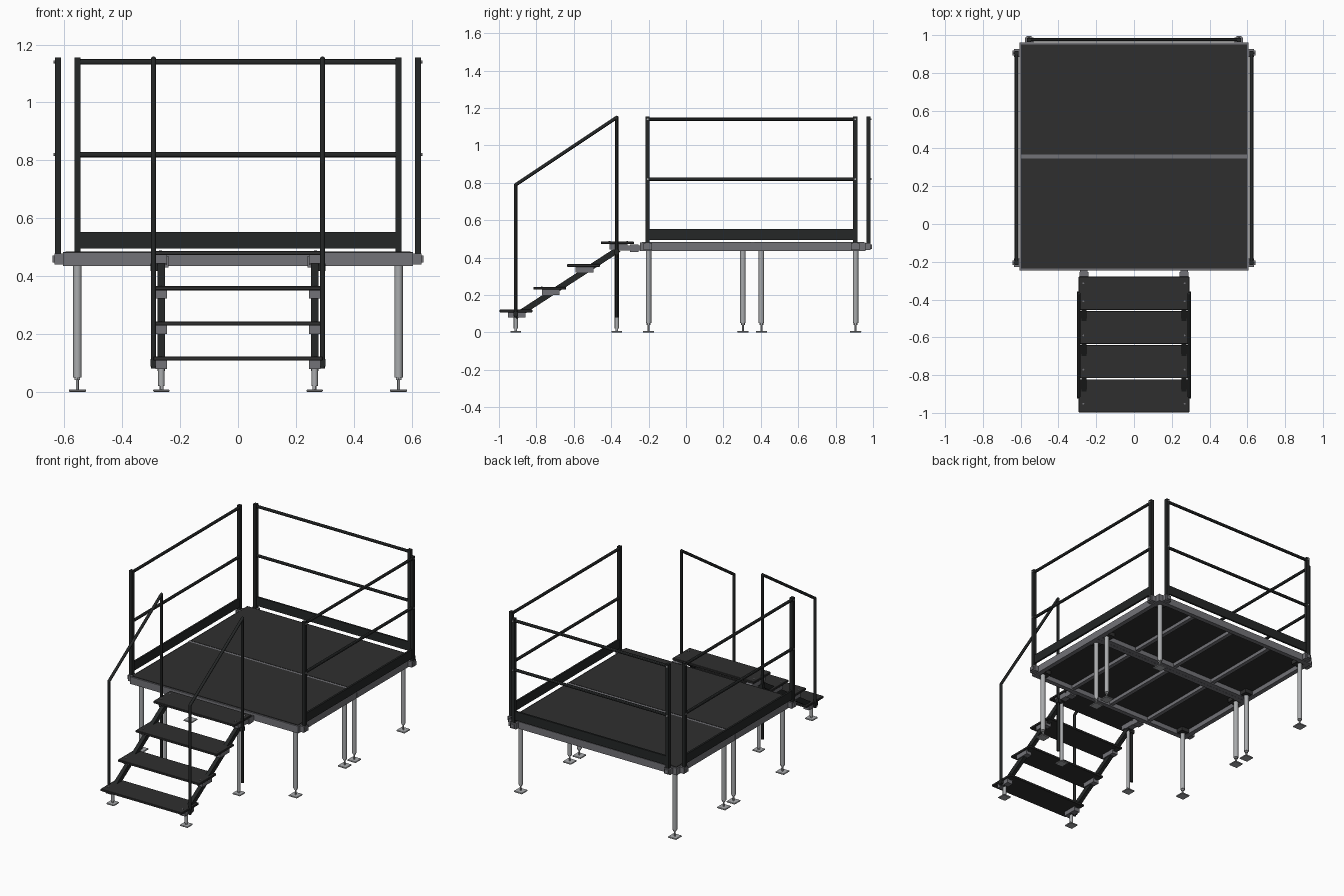
import bpy
from mathutils import Vector

cube = bpy.data.objects.get("Cube")
if cube:
    bpy.data.objects.remove(cube, do_unlink=True)


def material(name, r, g, b):
    m = bpy.data.materials.new(name)
    m.use_nodes = True
    m.diffuse_color = (r, g, b, 1)
    m.node_tree.nodes["Principled BSDF"].inputs["Base Color"].default_value = (r, g, b, 1)
    return m


FRAME = material("frame grey", 0.17, 0.17, 0.185)
LEG = material("light aluminium", 0.40, 0.41, 0.42)
DECK = material("dark deck", 0.028, 0.028, 0.028)
RAIL = material("rail black", 0.018, 0.02, 0.02)


def box(name, x, y, z, mat, bevel=0):
    """Box from (min, max) ranges on each axis."""
    bpy.ops.mesh.primitive_cube_add(size=1, location=[sum(r) / 2 for r in (x, y, z)])
    o = bpy.context.object
    o.name = name
    o.scale = [r[1] - r[0] for r in (x, y, z)]
    bpy.ops.object.transform_apply(location=False, rotation=False, scale=True)
    o.data.materials.append(mat)
    if bevel:
        mod = o.modifiers.new("Bevel", "BEVEL")
        mod.width = bevel
    return o


def around(c, half):
    return (c - half, c + half)


def tube(name, a, b, radius, mat, sides=12):
    """Round bar between two points."""
    a, b = Vector(a), Vector(b)
    bpy.ops.mesh.primitive_cylinder_add(vertices=sides, radius=radius,
                                        depth=(b - a).length, location=(a + b) / 2)
    o = bpy.context.object
    o.name = name
    o.rotation_euler = (b - a).to_track_quat("Z", "Y").to_euler()
    o.data.materials.append(mat)
    bpy.ops.object.shade_smooth_by_angle()
    return o


def foot(x, y, top):
    """Levelling foot: plate, threaded stem and nut."""
    box("foot_plate", around(x, 0.03), around(y, 0.03), (0, 0.008), LEG, 0.002)
    tube("foot_stem", (x, y, 0.008), (x, y, top), 0.005, LEG)
    tube("foot_nut", (x, y, top - 0.014), (x, y, top - 0.004), 0.011, LEG, 6)


# Two deck modules: edge frame, panel, joists, legs
W, BOTTOM, TOP, EDGE = 0.605, 0.435, 0.485, 0.03
for y0, y1 in ((-0.245, 0.357), (0.358, 0.96)):
    for y in ((y0, y0 + EDGE), (y1 - EDGE, y1)):
        box("deck_frame_beam", (-W, W), y, (BOTTOM, TOP - 0.004), FRAME)
    for s in (-1, 1):
        box("deck_frame_side", around(s * (W - EDGE / 2), EDGE / 2),
            (y0 + EDGE, y1 - EDGE), (BOTTOM, TOP - 0.004), FRAME)
    box("deck_panel", around(0, W - 0.008), (y0 + 0.009, y1 - 0.009),
        (TOP - 0.02, TOP), DECK)
    for x in (-0.3, 0, 0.3):
        box("deck_joist", around(x, 0.013), (y0 + EDGE, y1 - EDGE),
            (BOTTOM + 0.008, TOP - 0.02), FRAME)
    for x in (-0.555, 0.555):
        for y in (y0 + 0.045, y1 - 0.053):
            tube("platform_leg", (x, y, 0.05), (x, y, TOP - 0.02), 0.0145, LEG, 16)
            box("leg_socket", around(x, 0.035), around(y, 0.035),
                (BOTTOM + 0.004, TOP - 0.02), DECK)
            foot(x, y, 0.055)
box("deck_joint_strip", (-W, W), around(0.3575, 0.01), (TOP - 0.012, TOP - 0.002), FRAME)


def guard_rail(place, out):
    """Guard rail panel; place(t, d, z) maps along, outward and height to a point."""
    def slab(name, t, d, z, mat):
        p, q = place(t[0], d[0], z[0]), place(t[1], d[1], z[1])
        return box(name, *[(min(i, j), max(i, j)) for i, j in zip(p, q)], mat)

    for t in (-0.555, 0.555):
        slab("guard_post", around(t, 0.011), around(out, 0.011), (0.45, 1.155), RAIL)
        # Clamp holding the post to the deck frame
        slab("post_clamp", around(t, 0.022), (out - 0.018, out + 0.012), (0.44, 0.478), FRAME)
        slab("clamp_jaw", around(t, 0.013), (out + 0.012, out + 0.02), (0.447, 0.471), FRAME)
        for z in (0.82, 1.14):
            tube("rail_bolt", place(t, out, z), place(t, out + 0.016, z), 0.005, LEG, 8)
    for z in (0.82, 1.14):
        tube("guard_rail", place(-0.55, out, z), place(0.55, out, z), 0.0095, RAIL)
    slab("toe_board", (-0.545, 0.545), around(out, 0.006), (0.495, 0.553), RAIL)


guard_rail(lambda t, d, z: (d, 0.35 + t, z), 0.622)
guard_rail(lambda t, d, z: (-d, 0.35 + t, z), 0.622)
guard_rail(lambda t, d, z: (t, 0.355 + d, z), 0.62)

# Stair treads with brackets on both sides
for i in range(4):
    y0, z = -0.997 + 0.181 * i, 0.115 + 0.1215 * i
    box("stair_tread", (-0.293, 0.293), (y0, y0 + 0.175), around(z, 0.007), DECK, 0.002)
    for s in (-1, 1):
        box("tread_bracket", around(s * 0.265, 0.02), (y0 + 0.045, y0 + 0.14),
            (z - 0.036, z - 0.007), FRAME)
        for dy in (0.045, 0.14):
            tube("tread_screw", (s * 0.268, y0 + dy, z), (s * 0.268, y0 + dy, z + 0.009),
                 0.005, FRAME, 8)

for s in (-1, 1):
    # Sloping stringer
    a, b = Vector((s * 0.265, -0.915, 0.085)), Vector((s * 0.265, -0.36, 0.445))
    half = (b - a).length / 2
    beam = box("stair_stringer", around(0, 0.0125), around(0, half), around(0, 0.016), RAIL)
    beam.location = (a + b) / 2
    beam.rotation_euler.x = (b - a).yz.angle_signed(Vector((1, 0)))

    # Hook from the stairs onto the platform
    box("stair_hook", around(s * 0.265, 0.02), (-0.375, -0.245), (0.438, 0.466), FRAME)
    box("hook_pad", around(s * 0.265, 0.024), (-0.30, -0.255), (0.43, 0.47), FRAME)

    # Stair legs
    for y, top in ((-0.91, 0.09), (-0.37, 0.44)):
        tube("stair_leg", (s * 0.265, y, 0.02), (s * 0.265, y, top), 0.011, LEG, 16)
        box("stair_foot", around(s * 0.265, 0.028), around(y, 0.028), (0, 0.008), LEG, 0.002)
        tube("stair_foot_stem", (s * 0.265, y, 0.006), (s * 0.265, y, 0.03), 0.007, LEG)

    # Hand rail
    x = s * 0.292
    low, high = (x, -0.91, 0.79), (x, -0.37, 1.15)
    tube("hand_rail_front_post", (x, -0.91, 0.08), low, 0.009, RAIL)
    tube("hand_rail_back_post", (x, -0.37, 0.08), high, 0.009, RAIL)
    tube("hand_rail_slope", low, high, 0.009, RAIL)
    for y, z in ((-0.91, 0.1), (-0.37, 0.43)):
        box("hand_rail_clamp", around(s * 0.284, 0.018), around(y, 0.013),
            around(z, 0.013), RAIL)
    for name, p in (("low", low), ("high", high)):
        bpy.ops.mesh.primitive_uv_sphere_add(segments=12, ring_count=8, radius=0.009, location=p)
        bpy.context.object.name = "hand_rail_bend_" + name
        bpy.context.object.data.materials.append(RAIL)
        bpy.ops.object.shade_smooth()
